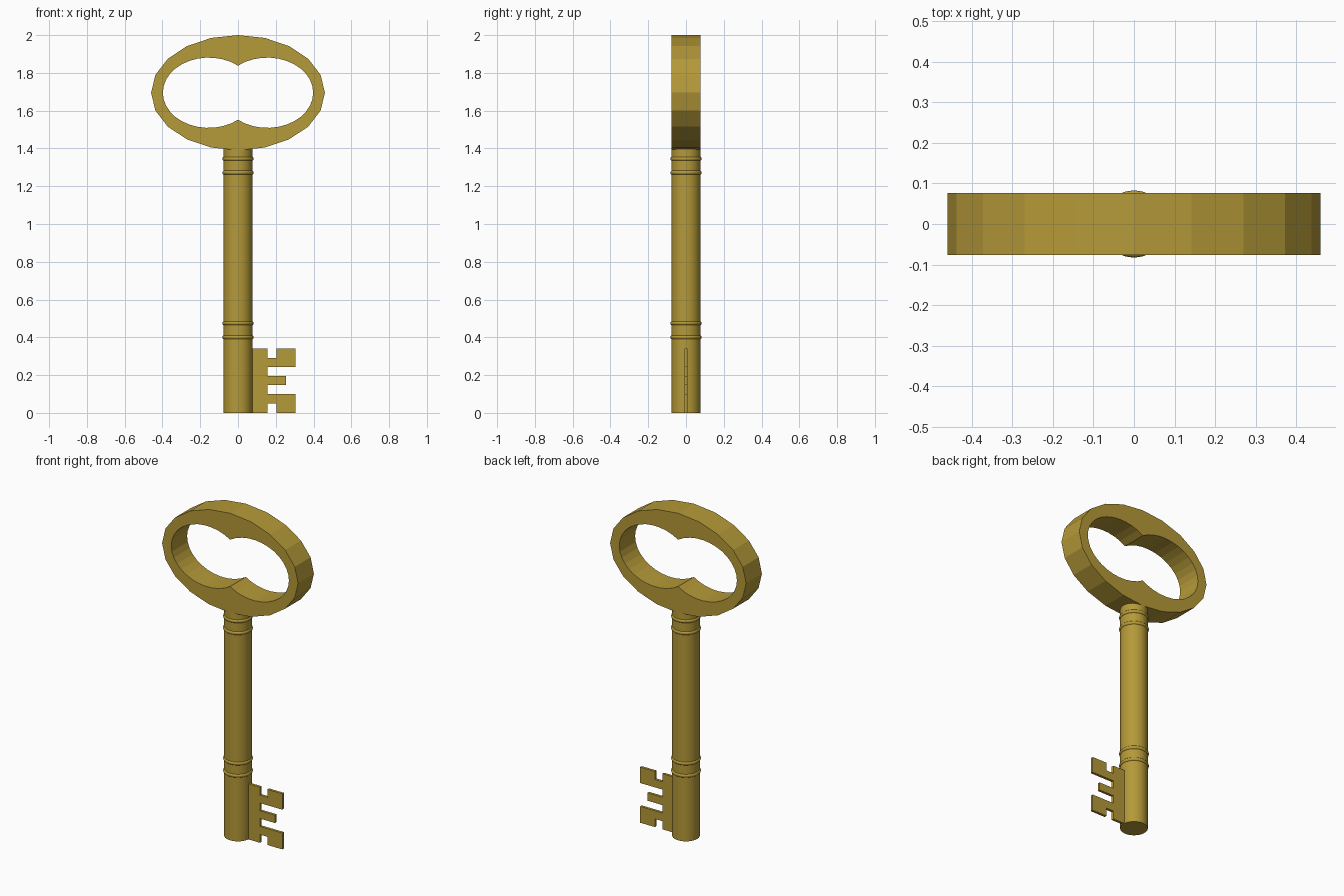
import bpy
from math import sin, cos, pi, acos, radians

if "Cube" in bpy.data.objects:
    bpy.data.objects.remove(bpy.data.objects["Cube"])

brass = bpy.data.materials.new("brass")
brass.diffuse_color = (0.46, 0.32, 0.04, 1)
brass.use_nodes = True
brass.node_tree.nodes["Principled BSDF"].inputs["Base Color"].default_value = brass.diffuse_color


def plate(name, outlines, half_depth):
    """Extrude closed x-z outlines (inner ones become holes) along y."""
    curve = bpy.data.curves.new(name, 'CURVE')
    curve.dimensions = '2D'
    curve.fill_mode = 'BOTH'
    curve.extrude = half_depth
    for pts in outlines:
        spline = curve.splines.new('POLY')
        spline.points.add(len(pts) - 1)
        for p, (x, z) in zip(spline.points, pts):
            p.co = (x, z, 0, 1)
        spline.use_cyclic_u = True
        spline.use_smooth = False
    obj = bpy.data.objects.new(name, curve)
    bpy.context.collection.objects.link(obj)
    obj.rotation_euler.x = pi / 2
    bpy.ops.object.select_all(action='DESELECT')
    obj.select_set(True)
    bpy.context.view_layer.objects.active = obj
    bpy.ops.object.convert(target='MESH')
    finish(bpy.context.object, name)


def finish(obj, name, smooth=False):
    obj.name = name
    obj.data.materials.clear()
    obj.data.materials.append(brass)
    if smooth:
        bpy.ops.object.shade_smooth_by_angle(angle=radians(40))


# Bow: 20-sided oval pierced by two overlapping ellipses
CZ = 1.695
outer = [(0.46 * cos(i * pi / 10), CZ + 0.305 * sin(i * pi / 10)) for i in range(20)]
cx, rx, rz, n = 0.155, 0.243, 0.186, 24
limit = acos(-cx / rx)
right = [(cx + rx * cos(a), CZ + rz * sin(a))
         for a in (-limit + 2 * limit * i / n for i in range(n + 1))]
right[0], right[-1] = (0, right[0][1]), (0, right[-1][1])
left = [(-x, z) for x, z in reversed(right)][1:-1]
plate("bow", [outer, right + left], 0.0765)

# Shaft
bpy.ops.mesh.primitive_cylinder_add(vertices=48, radius=0.0765, depth=1.4, location=(0, 0, 0.7))
finish(bpy.context.object, "shaft", True)

# Collar rings
for i, z in enumerate((0.40, 0.475, 1.272, 1.345)):
    bpy.ops.mesh.primitive_torus_add(major_radius=0.071, minor_radius=0.0115,
                                     major_segments=48, minor_segments=12, location=(0, 0, z))
    finish(bpy.context.object, f"collar_ring_{i + 1}", True)

# Bit with three teeth
bit = [(0.05, 0), (0.155, 0), (0.155, 0.05), (0.205, 0.05), (0.205, 0), (0.305, 0),
       (0.305, 0.1), (0.155, 0.1), (0.155, 0.148), (0.255, 0.148), (0.255, 0.196),
       (0.155, 0.196), (0.155, 0.243), (0.305, 0.243), (0.305, 0.34), (0.205, 0.34),
       (0.205, 0.291), (0.155, 0.291), (0.155, 0.34), (0.05, 0.34)]
plate("bit", [bit], 0.008)
